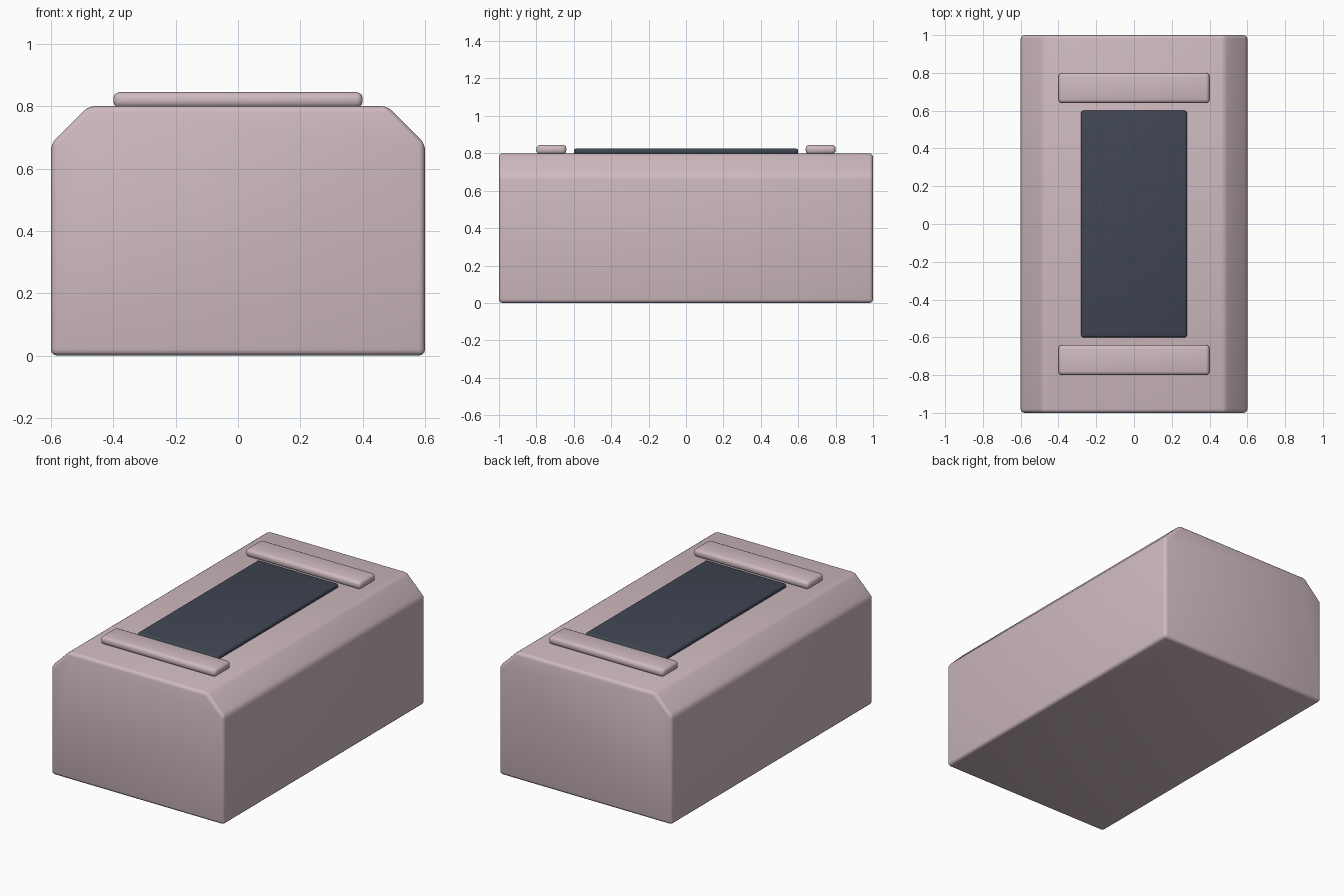
import bpy, bmesh

if "Cube" in bpy.data.objects:
    bpy.data.objects.remove(bpy.data.objects["Cube"])


def material(name, rgb):
    m = bpy.data.materials.new(name)
    m.diffuse_color = (*rgb, 1)
    m.use_nodes = True
    m.node_tree.nodes["Principled BSDF"].inputs["Base Color"].default_value = m.diffuse_color
    return m


pink = material("dusty pink", (0.62, 0.49, 0.525))
slate = material("dark slate", (0.05, 0.06, 0.085))


def prism(name, profile, y0, y1, bevel, mat):
    """Extrude an x-z profile along y and round all its edges."""
    bm = bmesh.new()
    face = bm.faces.new([bm.verts.new((x, y0, z)) for x, z in profile])
    ext = bmesh.ops.extrude_face_region(bm, geom=[face])
    verts = [v for v in ext["geom"] if isinstance(v, bmesh.types.BMVert)]
    bmesh.ops.translate(bm, verts=verts, vec=(0, y1 - y0, 0))
    bmesh.ops.recalc_face_normals(bm, faces=bm.faces)
    bmesh.ops.bevel(bm, geom=bm.edges[:], offset=bevel, segments=3,
                    profile=0.5, affect='EDGES')
    bmesh.ops.recalc_face_normals(bm, faces=bm.faces)
    mesh = bpy.data.meshes.new(name)
    bm.to_mesh(mesh)
    bm.free()
    mesh.materials.append(mat)
    ob = bpy.data.objects.new(name, mesh)
    bpy.context.collection.objects.link(ob)
    bpy.ops.object.select_all(action='DESELECT')
    ob.select_set(True)
    bpy.context.view_layer.objects.active = ob
    bpy.ops.object.shade_smooth_by_angle(angle=0.7)
    return ob


def rect(hx, z0, z1):
    return [(-hx, z0), (hx, z0), (hx, z1), (-hx, z1)]


# Main body with chamfered long top edges
half = [(0.6, 0), (0.6, 0.68), (0.48, 0.8)]
prism("body", half + [(-x, z) for x, z in reversed(half)], -1, 1, 0.02, pink)

# Dark top panel
prism("top_panel", rect(0.28, 0.795, 0.825), -0.6, 0.6, 0.012, slate)

# Raised cross bars at either end of the panel
for name, y in (("front_bar", -0.72), ("back_bar", 0.72)):
    prism(name, rect(0.4, 0.795, 0.845), y - 0.08, y + 0.08, 0.02, pink)
